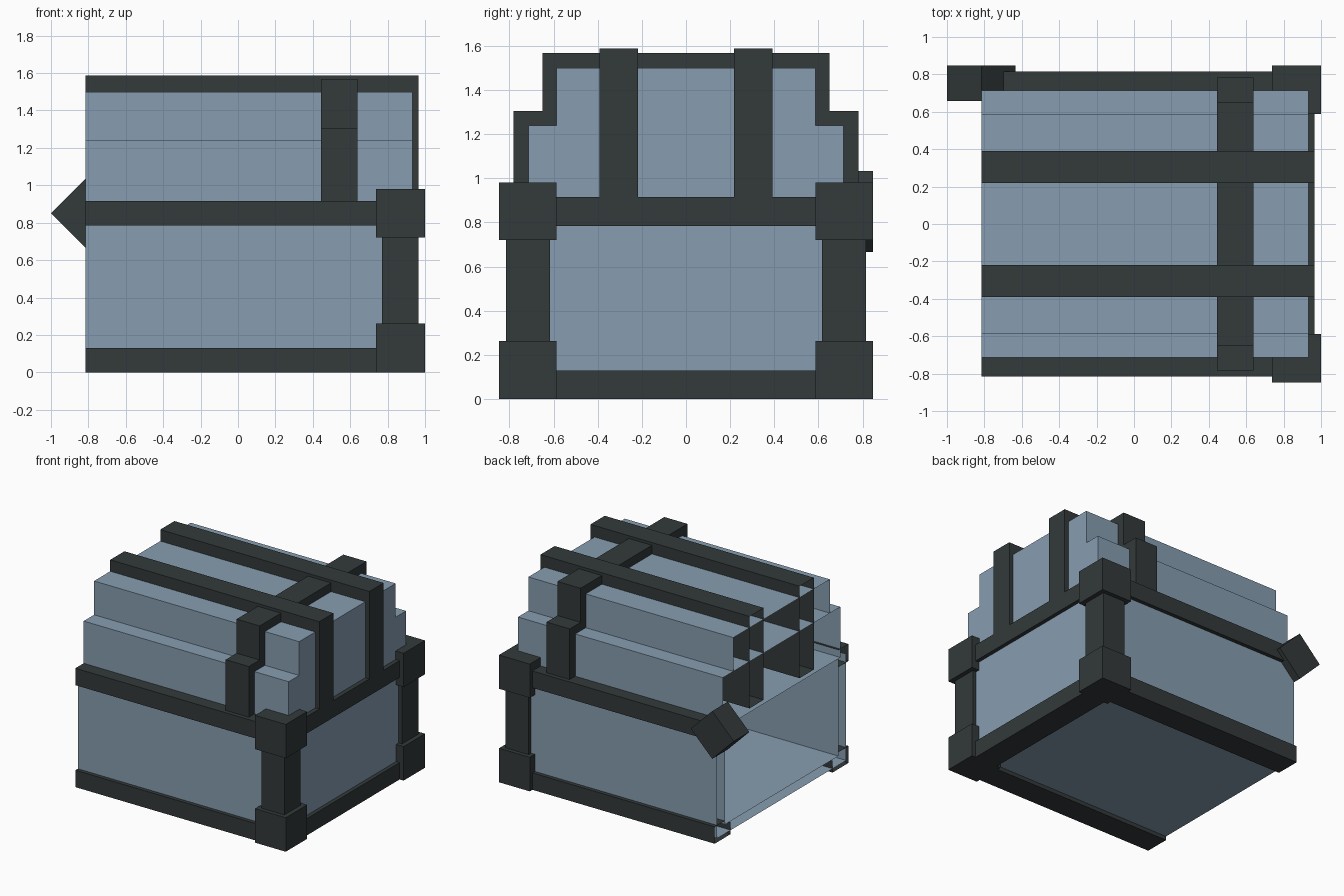
import bpy, bmesh, math
from mathutils import Matrix, Vector

if "Cube" in bpy.data.objects:
    bpy.data.objects.remove(bpy.data.objects["Cube"])


def material(name, rgb):
    m = bpy.data.materials.new(name)
    m.diffuse_color = (*rgb, 1)
    m.use_nodes = True
    m.node_tree.nodes["Principled BSDF"].inputs["Base Color"].default_value = m.diffuse_color
    return m


BLUE = material("steel blue", (0.242, 0.336, 0.440))
DARK = material("dark iron", (0.033, 0.041, 0.042))
END = -0.815  # plane of the open left end


def box(name, x, y, z, mat, drop=(), tilt=0.0):
    """Box from ranges; drop lists the face directions left open."""
    bm = bmesh.new()
    bmesh.ops.create_cube(bm, size=1)
    bm.normal_update()
    gone = [f for f in bm.faces if any(f.normal.dot(Vector(d)) > 0.9 for d in drop)]
    if gone:
        bmesh.ops.delete(bm, geom=gone, context='FACES')
    size = Vector((x[1] - x[0], y[1] - y[0], z[1] - z[0]))
    mid = Vector((x[0] + x[1], y[0] + y[1], z[0] + z[1])) / 2
    bm.transform(Matrix.Translation(mid) @ Matrix.Rotation(tilt, 4, 'Y')
                 @ Matrix.Diagonal((*size, 1)))
    me = bpy.data.meshes.new(name)
    bm.to_mesh(me)
    bm.free()
    me.materials.append(mat)
    ob = bpy.data.objects.new(name, me)
    bpy.context.collection.objects.link(ob)
    return ob


def side(s, a, b):
    """Range a..b on the back (s=1) or mirrored to the front (s=-1)."""
    return (a, b) if s > 0 else (-b, -a)


LEFT, UP, DOWN = (-1, 0, 0), (0, 0, 1), (0, 0, -1)
SEAM = 0.85  # height where the lid meets the body

# Body: outer shell and inner lining, open at the left end
box("body_shell", (END, 0.936), (-0.785, 0.785), (0.03, SEAM), BLUE, (LEFT, UP))
lining = box("body_lining", (END, 0.845), (-0.69, 0.69), (0.10, SEAM), BLUE, (LEFT, UP))
lining.data.flip_normals()

# Stepped lid
box("lid_lower", (END, 0.932), (-0.714, 0.714), (SEAM, 1.24), BLUE, (LEFT,))
box("lid_upper", (END, 0.932), (-0.587, 0.587), (1.24, 1.50), BLUE, (LEFT, DOWN))

# Cutter that keeps the corner iron out of the cavity
cutter = box("cavity_cutter", (-0.9, 0.846), (-0.691, 0.691), (0.1, SEAM), BLUE)
cutter.hide_render = True
cutter.hide_viewport = True


def keep_out(ob):
    mod = ob.modifiers.new("cavity", 'BOOLEAN')
    mod.operation = 'DIFFERENCE'
    mod.solver = 'EXACT'
    mod.object = cutter


# Horizontal belts, with a lip under the floor
for label, z in (("bottom", (0, 0.13)), ("top", (0.785, 0.915))):
    for s, where in ((-1, "front"), (1, "back")):
        box(f"{label}_belt_{where}", (END, 0.9), side(s, 0.695, 0.815), z, DARK,
            (LEFT, (0, -s, 0)))
    box(f"{label}_belt_right", (0.85, 0.966), (-0.815, 0.815), z, DARK, (LEFT,))
for s, where in ((-1, "front"), (1, "back")):
    box(f"bottom_lip_{where}", (END, 0.9), side(s, 0.62, 0.7), (0, 0.09), DARK,
        (LEFT, UP, (0, s, 0)))
box("bottom_lip_right", (0.77, 0.86), (-0.813, 0.813), (0, 0.09), DARK, (UP, (1, 0, 0)))

# Corner posts and corner blocks on the right side
for s, where in ((-1, "front"), (1, "back")):
    keep_out(box(f"post_{where}", (0.77, 0.966), side(s, 0.617, 0.815), (0.2, 0.8), DARK))
    for label, z in (("lower", (0, 0.262)), ("upper", (0.72, 0.98))):
        keep_out(box(f"{label}_block_{where}", (0.738, 1.0), side(s, 0.587, 0.847), z, DARK))

# Lengthwise lid straps
for s, where in ((-1, "front"), (1, "back")):
    box(f"long_strap_{where}", (END, 0.966), side(s, 0.218, 0.391), (0.88, 1.588), DARK,
        (LEFT,))

# Stepped strap across the lid
box("cross_strap_lower", (0.443, 0.64), (-0.782, 0.782), (0.91, 1.305), DARK)
box("cross_strap_upper", (0.443, 0.64), (-0.65, 0.65), (1.305, 1.567), DARK)

# Tilted latch block on the back left corner
h = 0.13
box("latch_block", (-0.8165 - h, -0.8165 + h), (0.658, 0.847), (0.85 - h, 0.85 + h),
    DARK, tilt=math.pi / 4)
